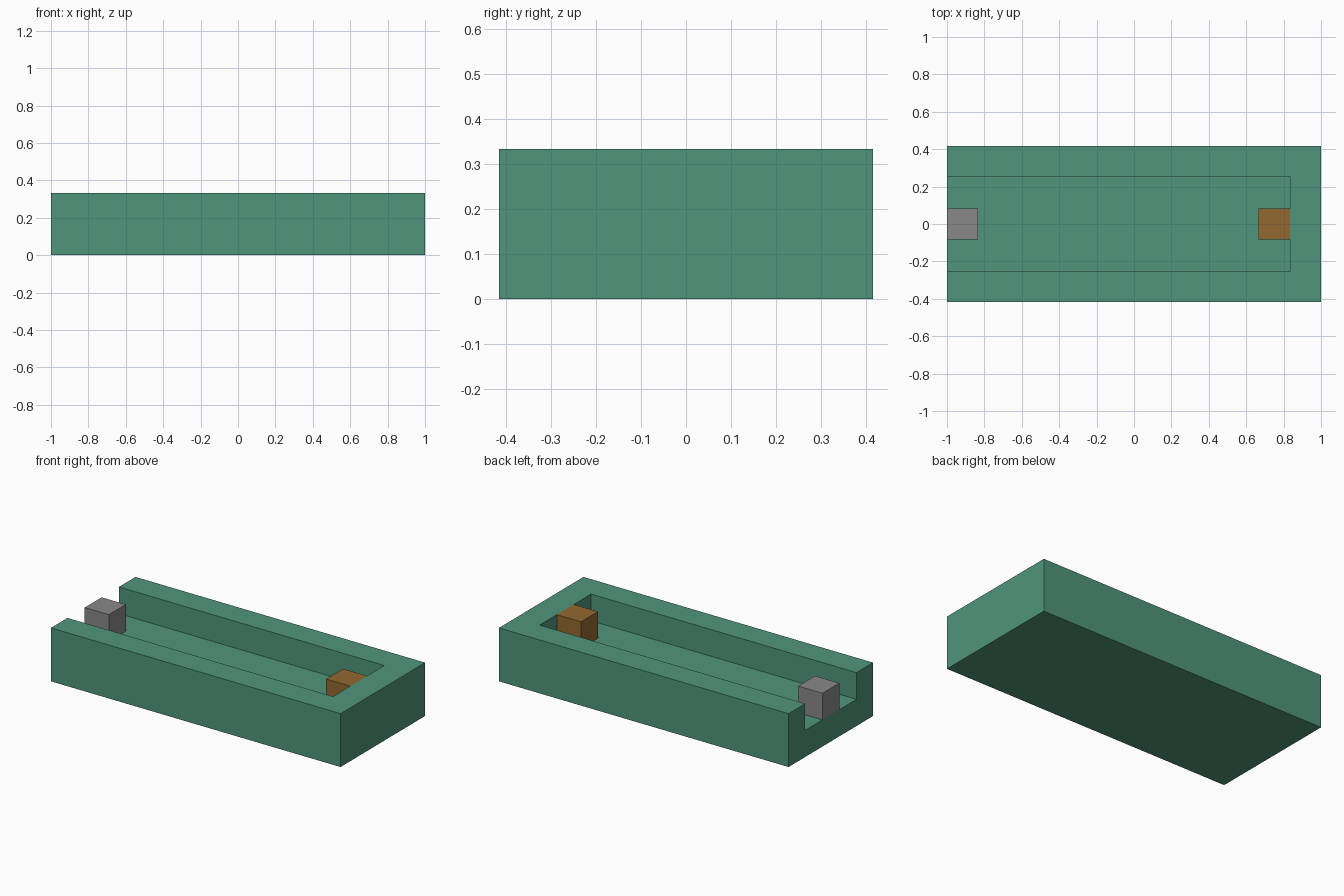
import bpy

# Everything sits on a grid of one sixth of a unit
U = 1 / 6

if "Cube" in bpy.data.objects:
    bpy.data.objects.remove(bpy.data.objects["Cube"], do_unlink=True)


def material(name, rgb):
    mat = bpy.data.materials.new(name)
    mat.use_nodes = True
    mat.diffuse_color = (*rgb, 1)
    bsdf = next(n for n in mat.node_tree.nodes if n.type == "BSDF_PRINCIPLED")
    bsdf.inputs["Base Color"].default_value = (*rgb, 1)
    return mat


def box(name, low, high, mat=None):
    """Flat-shaded box between two corners given in grid units."""
    centre = [(a + b) / 2 * U for a, b in zip(low, high)]
    bpy.ops.mesh.primitive_cube_add(size=1, location=centre)
    obj = bpy.context.object
    obj.name = name
    obj.scale = [(b - a) * U for a, b in zip(low, high)]
    bpy.ops.object.transform_apply(location=False, rotation=False, scale=True)
    if mat:
        obj.data.materials.append(mat)
    return obj


green = material("green", (0.08, 0.30, 0.20))
grey = material("grey", (0.25, 0.25, 0.25))
brown = material("brown", (0.29, 0.14, 0.03))

# Tray: a solid slab with a channel cut half way down, open at one end
tray = box("tray", (-6, -2.5, 0), (6, 2.5, 2), green)
cutter = box("channel_cutter", (-7, -1.52, 1), (5, 1.52, 3))
cutter.hide_render = True
cut = tray.modifiers.new("channel", "BOOLEAN")
cut.operation = "DIFFERENCE"
cut.solver = "EXACT"
cut.object = cutter
bpy.context.view_layer.objects.active = tray
bpy.ops.object.modifier_apply(modifier=cut.name)
bpy.data.objects.remove(cutter, do_unlink=True)

# Blocks standing on the channel floor, flush with the tray rim
box("open_end_block", (-6, -0.5, 1), (-5, 0.5, 2), grey)
box("closed_end_block", (4, -0.5, 1), (5, 0.5, 2), brown)
